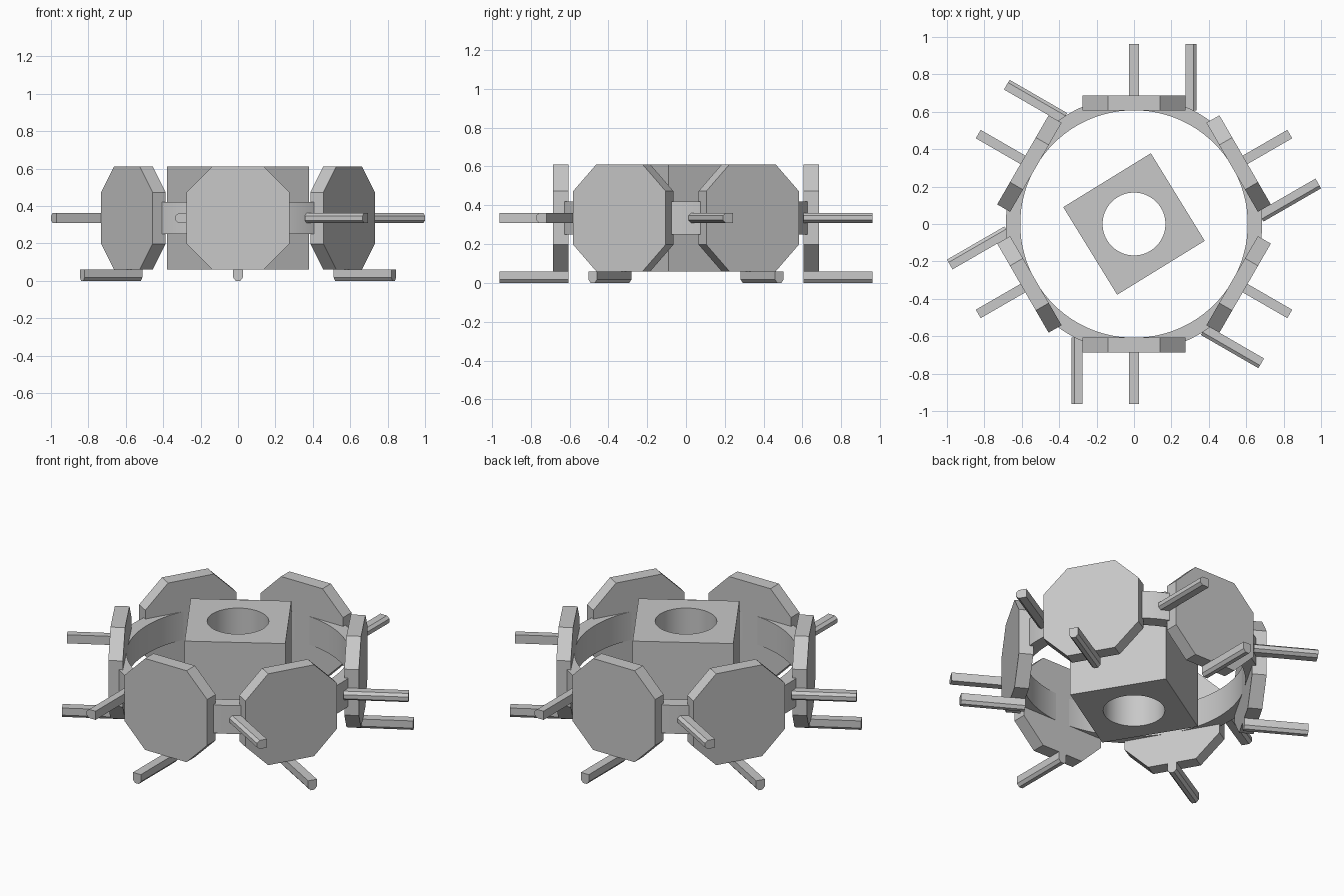
import bpy
import bmesh
from math import sin, cos, pi, radians
from mathutils import Matrix

cube = bpy.data.objects.get("Cube")
if cube:
    bpy.data.objects.remove(cube, do_unlink=True)

grey = bpy.data.materials.new("plain grey")
grey.use_nodes = True
colour = (0.58, 0.58, 0.58, 1)
grey.diffuse_color = colour
grey.node_tree.nodes["Principled BSDF"].inputs["Base Color"].default_value = colour

MID = 0.335      # height of the plate centres
HALF = 0.275     # half width of the plates and block
INNER, OUTER, TIP = 0.606, 0.686, 0.9615


def finish(name, bm, smooth=False):
    bmesh.ops.recalc_face_normals(bm, faces=bm.faces)
    mesh = bpy.data.meshes.new(name)
    bm.to_mesh(mesh)
    bm.free()
    mesh.materials.append(grey)
    obj = bpy.data.objects.new(name, mesh)
    bpy.context.collection.objects.link(obj)
    if smooth:
        bpy.ops.object.select_all(action='DESELECT')
        obj.select_set(True)
        bpy.context.view_layer.objects.active = obj
        bpy.ops.object.shade_smooth_by_angle(angle=radians(30))
    return obj


def prism(name, profile, y0, y1, matrix):
    """Extrude an (x, z) profile along y, then place it."""
    bm = bmesh.new()
    face = bm.faces.new([bm.verts.new((x, y0, z)) for x, z in profile])
    new = bmesh.ops.extrude_face_region(bm, geom=[face])["geom"]
    verts = [v for v in new if isinstance(v, bmesh.types.BMVert)]
    bmesh.ops.translate(bm, verts=verts, vec=(0, y1 - y0, 0))
    bmesh.ops.transform(bm, matrix=matrix, verts=bm.verts)
    return finish(name, bm)


def hollow(name, outer, hole, z0, z1, turn=0, steps=64):
    """Upright tube; outer(angle) gives the outside distance."""
    bm = bmesh.new()
    loops = []
    for i in range(steps):
        a = 2 * pi * i / steps
        r = outer(a)
        corners = [(r, z0), (r, z1), (hole, z1), (hole, z0)]
        loops.append([bm.verts.new((d * cos(a + turn), d * sin(a + turn), z))
                      for d, z in corners])
    for i, here in enumerate(loops):
        there = loops[(i + 1) % steps]
        for j in range(4):
            k = (j + 1) % 4
            bm.faces.new((here[j], there[j], there[k], here[k]))
    return finish(name, bm, smooth=True)


# Central square block with a round through hole
hollow("center_block", lambda a: HALF / max(abs(cos(a)), abs(sin(a))),
       0.168, MID - HALF, MID + HALF, turn=radians(31.6))

# Band joining the plates
hollow("connecting_ring", lambda a: 0.685, 0.608, 0.25, 0.42, steps=96)

# Octagonal plate outline and peg section, flat on top and chamfered below
cut = 0.138
octagon = [(HALF, -cut), (HALF, cut), (cut, HALF), (-cut, HALF),
           (-HALF, cut), (-HALF, -cut), (-cut, -HALF), (cut, -HALF)]
peg = [(-0.026, 0), (-0.026, -0.043), (-0.012, -0.06),
       (0.012, -0.06), (0.026, -0.043), (0.026, 0)]

# Six plates, each with a peg below and a peg on its clockwise edge
for i in range(6):
    place = Matrix.Rotation(i * pi / 3, 4, 'Z') @ Matrix.Translation((0, 0, MID))
    below = place @ Matrix.Translation((0, 0, -HALF))
    beside = place @ Matrix.Rotation(-pi / 2, 4, 'Y') @ Matrix.Translation((0, 0, -HALF))
    prism(f"octagon_plate_{i + 1}", octagon, INNER, OUTER, place)
    prism(f"lower_peg_{i + 1}", peg, INNER, TIP, below)
    prism(f"side_peg_{i + 1}", peg, INNER, TIP, beside)
